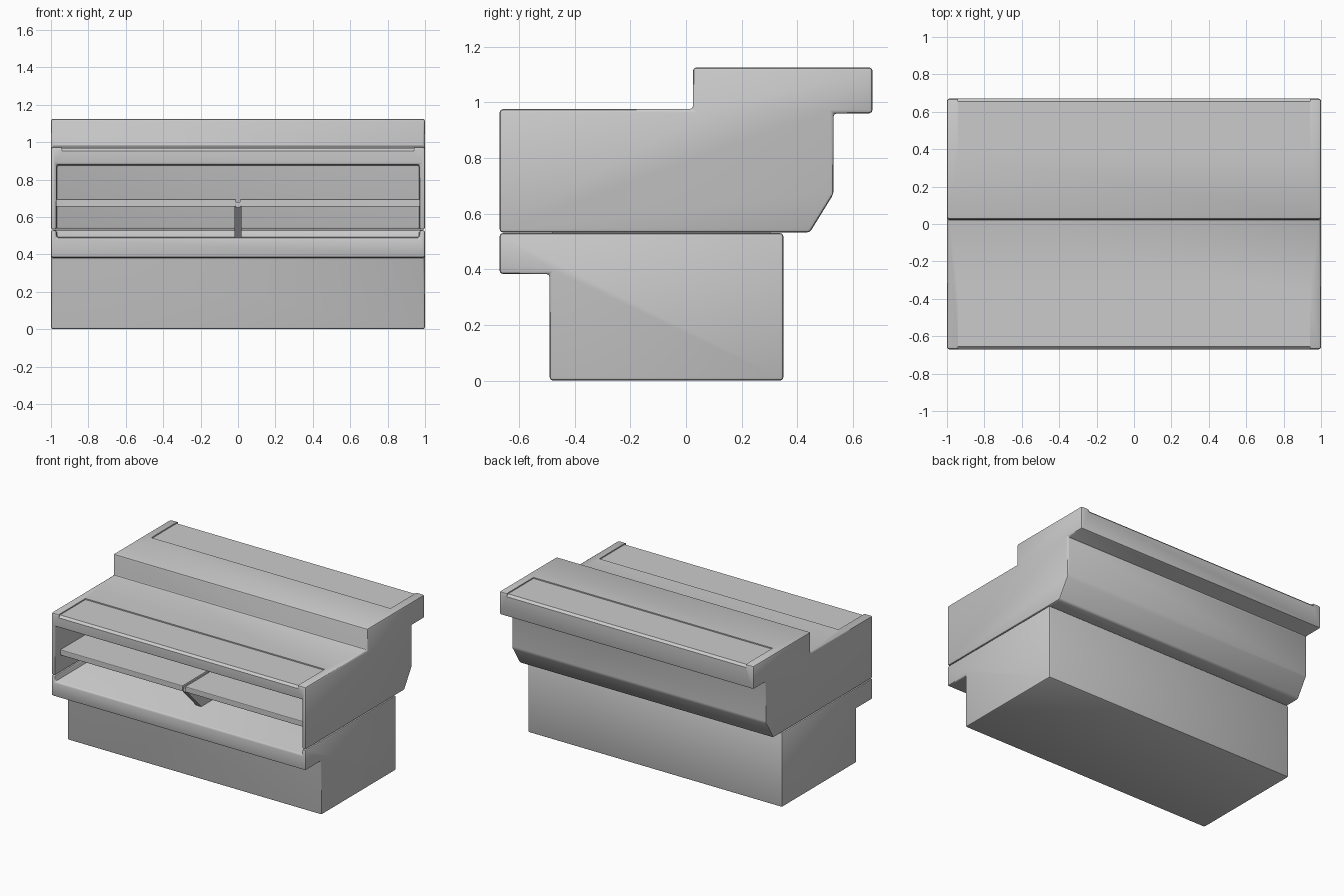
import bpy
import bmesh

if "Cube" in bpy.data.objects:
    bpy.data.objects.remove(bpy.data.objects["Cube"])


def prism(name, profile, x0, x1):
    """Extrude a closed (y, z) profile from x0 to x1."""
    bm = bmesh.new()
    face = bm.faces.new([bm.verts.new((x0, y, z)) for y, z in profile])
    ext = bmesh.ops.extrude_face_region(bm, geom=[face])
    moved = [v for v in ext["geom"] if isinstance(v, bmesh.types.BMVert)]
    bmesh.ops.translate(bm, verts=moved, vec=(x1 - x0, 0, 0))
    bmesh.ops.recalc_face_normals(bm, faces=bm.faces)
    mesh = bpy.data.meshes.new(name)
    bm.to_mesh(mesh)
    bm.free()
    obj = bpy.data.objects.new(name, mesh)
    bpy.context.collection.objects.link(obj)
    return obj


def rect(y0, y1, z0, z1):
    return [(y0, z0), (y1, z0), (y1, z1), (y0, z1)]


def apply(obj, mod):
    bpy.ops.object.select_all(action='DESELECT')
    bpy.context.view_layer.objects.active = obj
    obj.select_set(True)
    bpy.ops.object.modifier_apply(modifier=mod.name)


def cut(obj, profile, half_width):
    cutter = prism("cutter", profile, -half_width, half_width)
    cutter.hide_render = True
    mod = obj.modifiers.new("cut", 'BOOLEAN')
    mod.operation = 'DIFFERENCE'
    mod.solver = 'EXACT'
    mod.object = cutter
    apply(obj, mod)
    bpy.data.objects.remove(cutter, do_unlink=True)


def bevel(obj, width):
    mod = obj.modifiers.new("bevel", 'BEVEL')
    mod.width = width
    mod.segments = 2
    mod.limit_method = 'ANGLE'
    apply(obj, mod)


def smooth(obj):
    bpy.ops.object.select_all(action='DESELECT')
    bpy.context.view_layer.objects.active = obj
    obj.select_set(True)
    bpy.ops.object.shade_smooth_by_angle(angle=0.6)


BACK = 0.30   # rear wall of the display cavity

# Base cabinet with overhanging tray
base = prism("base_cabinet", [(-0.49, 0), (0.35, 0), (0.35, 0.53), (-0.67, 0.53),
                              (-0.67, 0.383), (-0.49, 0.383)], -1, 1)
cut(base, rect(-0.8, BACK, 0.49, 0.7), 0.97)
bevel(base, 0.012)

# Upper hood with stepped top and rear overhang
hood = prism("upper_hood", [(-0.67, 0.532), (0.445, 0.532), (0.53, 0.67), (0.53, 0.96),
                            (0.67, 0.96), (0.67, 1.125), (0.025, 1.125),
                            (0.025, 0.975), (-0.67, 0.975)], -1, 1)
cut(hood, rect(-0.8, BACK, 0.4, 0.88), 0.97)
bevel(hood, 0.012)

# Shallow panels sunk into the front and rear top edges
for side, top in ((-1, 0.975), (1, 1.125)):
    t = top - 0.008
    cut(hood, [(side * y, z) for y, z in
               [(0.37, top + 0.05), (0.37, t), (0.655, t), (0.671, t - 0.016),
                (0.72, t - 0.016), (0.72, top + 0.05)]], 0.94)

# Shelf halves
for side, label in ((-1, "left"), (1, "right")):
    x0, x1 = sorted((side * 0.01, side * 0.972))
    shelf = prism("shelf_" + label, rect(-0.61, BACK + 0.005, 0.655, 0.695), x0, x1)
    bevel(shelf, 0.005)

# Central divider bracket holding the shelf
prism("shelf_bracket", [(-0.60, 0.655), (-0.44, 0.488), (BACK + 0.004, 0.488),
                        (BACK + 0.004, 0.656), (-0.60, 0.656)], -0.02, 0.02)
prism("shelf_joint", rect(-0.60, BACK + 0.004, 0.65, 0.68), -0.011, 0.011)

for obj in (base, hood):
    smooth(obj)
